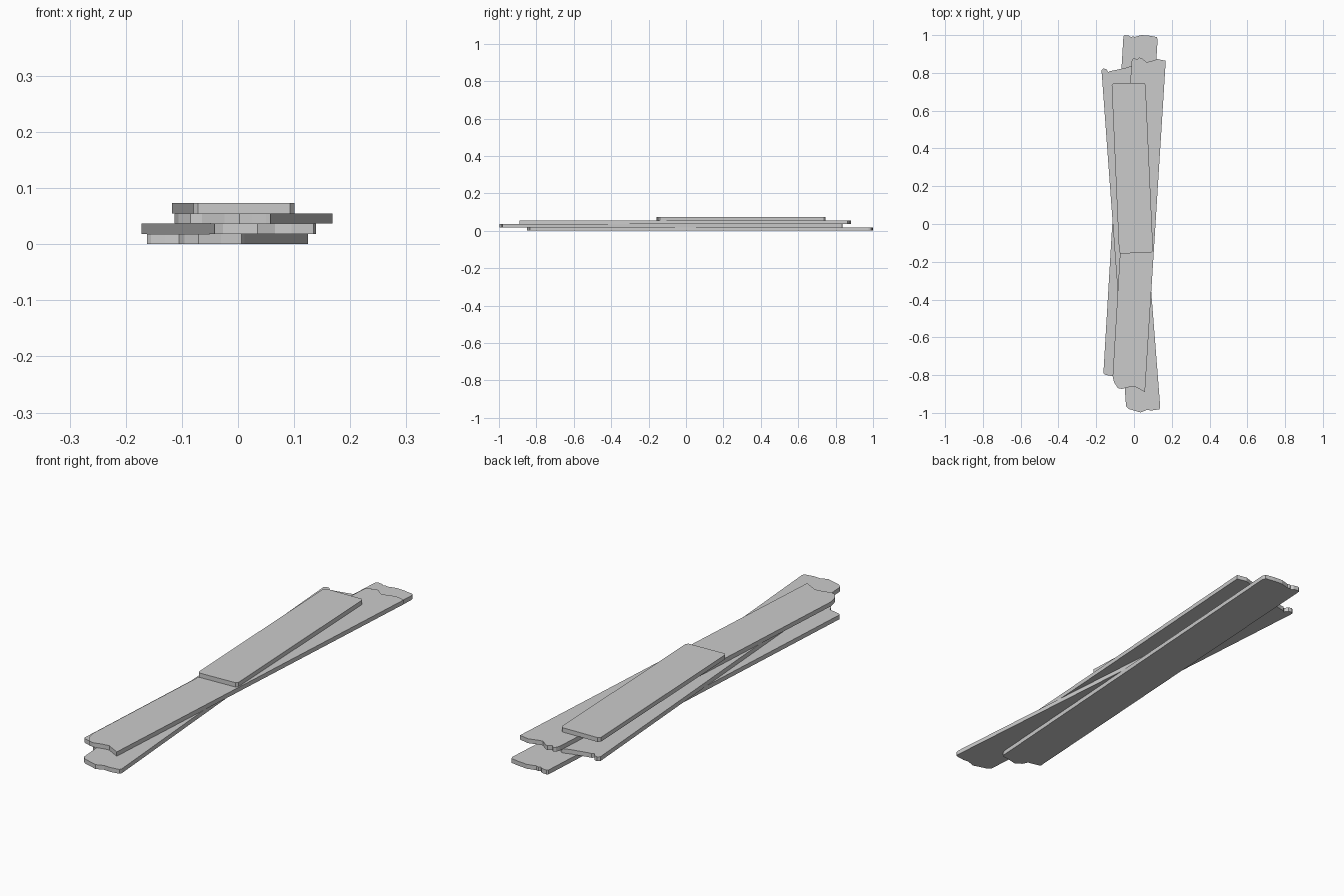
import bpy, bmesh

T = 0.0183  # plank thickness


def plank(name, level, back_end, front_end):
    """Flat board: back end listed left to right, front end right to left."""
    outline = back_end + front_end
    bm = bmesh.new()
    z0, z1 = level * T, (level + 1) * T
    low = [bm.verts.new((x, y, z0)) for x, y in outline]
    high = [bm.verts.new((x, y, z1)) for x, y in outline]
    bm.faces.new(low)
    bm.faces.new(high[::-1])
    n = len(outline)
    for i in range(n):
        j = (i + 1) % n
        bm.faces.new((low[j], low[i], high[i], high[j]))
    bmesh.ops.recalc_face_normals(bm, faces=bm.faces)
    mesh = bpy.data.meshes.new(name)
    bm.to_mesh(mesh)
    bm.free()
    obj = bpy.data.objects.new(name, mesh)
    bpy.context.collection.objects.link(obj)
    return obj


# Three long boards with splintered ends, crossed over each other
plank("bottom_plank", 0,
      [(-.056, .995), (-.05, 1.0), (-.026, .997), (-.016, .988), (-.008, .994),
       (.003, .99), (.04, 1.0), (.08, .997), (.12, .99), (.125, .975)],
      [(.012, -.82), (.006, -.835), (-.03, -.84), (-.07, -.85), (-.095, -.83),
       (-.105, -.808), (-.13, -.803), (-.155, -.797), (-.162, -.79)])

plank("lower_middle_plank", 1,
      [(-.172, .815), (-.162, .823), (-.147, .82), (-.135, .803), (-.128, .81),
       (-.112, .812), (-.076, .82), (-.04, .828), (-.014, .837), (-.002, .835)],
      [(.139, -.97), (.135, -.981), (.095, -.987), (.066, -.985), (.035, -.998),
       (.003, -.988), (-.027, -.98), (-.042, -.965)])

plank("upper_middle_plank", 2,
      [(-.013, .86), (-.007, .874), (.003, .881), (.013, .87), (.029, .881),
       (.04, .878), (.066, .857), (.09, .862), (.125, .873), (.168, .864)],
      [(.058, -.89), (.05, -.885), (.025, -.872), (.003, -.86), (-.024, -.863),
       (-.064, -.873), (-.085, -.869), (-.106, -.838), (-.113, -.805)])

# Short clean-cut board on top, with clipped corners
plank("top_plank", 3,
      [(-.118, .734), (-.109, .744), (.053, .747), (.061, .738)],
      [(.101, -.14), (.093, -.15), (-.071, -.157), (-.079, -.148)])
